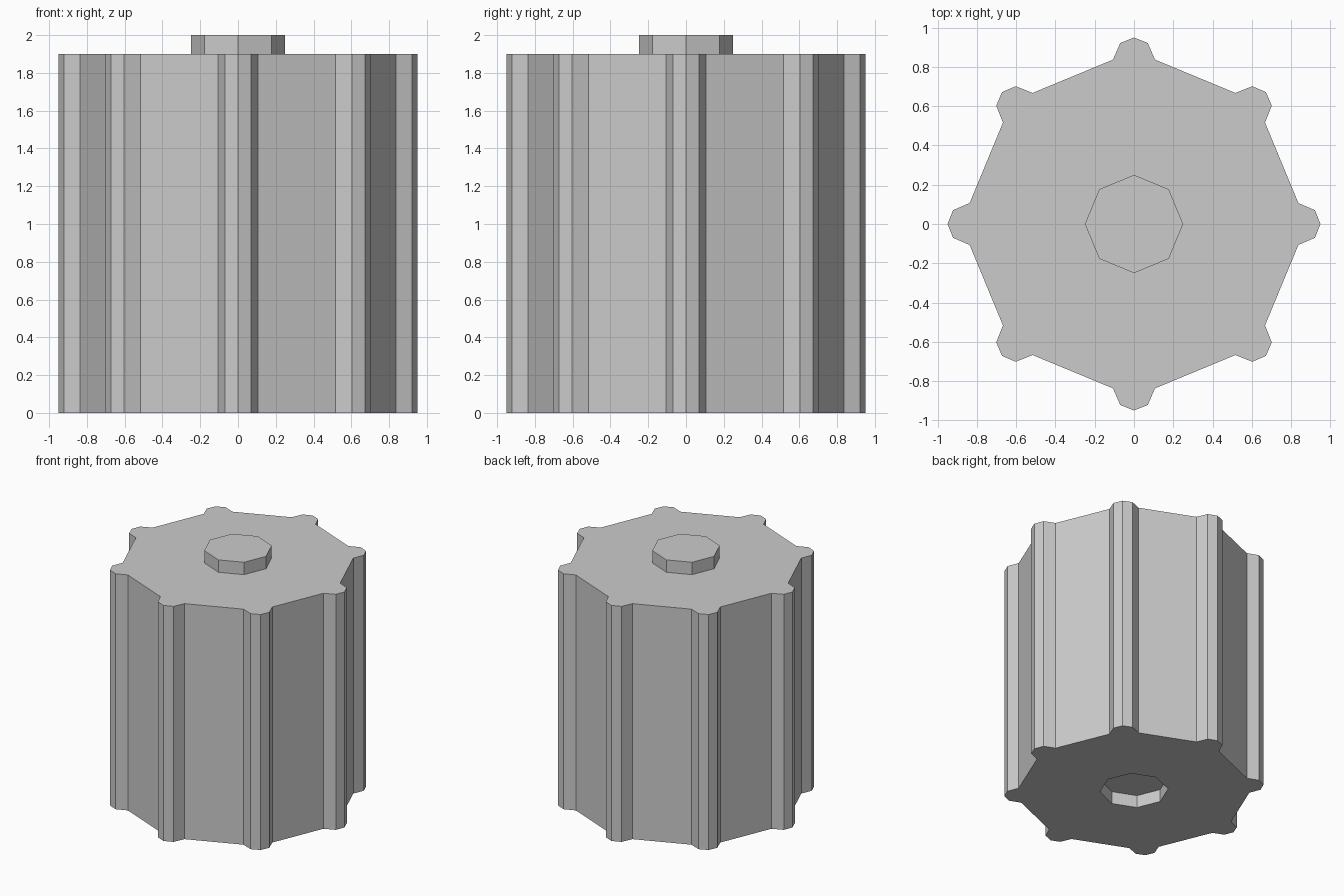
import bpy, bmesh
from math import sin, cos, pi

if "Cube" in bpy.data.objects:
    bpy.data.objects.remove(bpy.data.objects["Cube"])

BODY_H, BOSS_H, R = 1.9, 0.1, 0.25


def ring(bm, pts, z):
    return [bm.verts.new((x, y, z)) for x, y in pts]


def walls(bm, low, high):
    n = len(low)
    for i in range(n):
        j = (i + 1) % n
        bm.faces.new((low[i], low[j], high[j], high[i]))


def cap_with_hole(bm, outer, inner):
    # flat face between the outline and an octagonal opening
    edges = []
    for loop in (outer, inner):
        for i in range(len(loop)):
            a, b = loop[i], loop[(i + 1) % len(loop)]
            edges.append(bm.edges.get((a, b)) or bm.edges.new((a, b)))
    bmesh.ops.triangle_fill(bm, use_beauty=True, edges=edges)


# One rounded tooth (radial, tangential), repeated eight times
tooth = [(0.837, -0.107), (0.922, -0.07), (0.95, 0), (0.922, 0.07), (0.837, 0.107)]
outline = []
for k in range(8):
    c, s = cos(k * pi / 4), sin(k * pi / 4)
    outline += [(r * c - t * s, r * s + t * c) for r, t in tooth]
octagon = [(R * cos(k * pi / 4), R * sin(k * pi / 4)) for k in range(8)]

bm = bmesh.new()

# Toothed body
bottom, top = ring(bm, outline, 0), ring(bm, outline, BODY_H)
walls(bm, bottom, top)

# Octagonal boss on top
boss_low, boss_high = ring(bm, octagon, BODY_H), ring(bm, octagon, BODY_H + BOSS_H)
walls(bm, boss_low, boss_high)
bm.faces.new(boss_high)
cap_with_hole(bm, top, boss_low)

# Matching octagonal socket underneath
sock_low, sock_high = ring(bm, octagon, 0), ring(bm, octagon, BOSS_H)
walls(bm, sock_low, sock_high)
bm.faces.new(sock_high)
cap_with_hole(bm, bottom, sock_low)

bmesh.ops.recalc_face_normals(bm, faces=bm.faces)
mesh = bpy.data.meshes.new("toothed_cylinder")
bm.to_mesh(mesh)
bm.free()
bpy.context.collection.objects.link(bpy.data.objects.new("toothed_cylinder", mesh))
